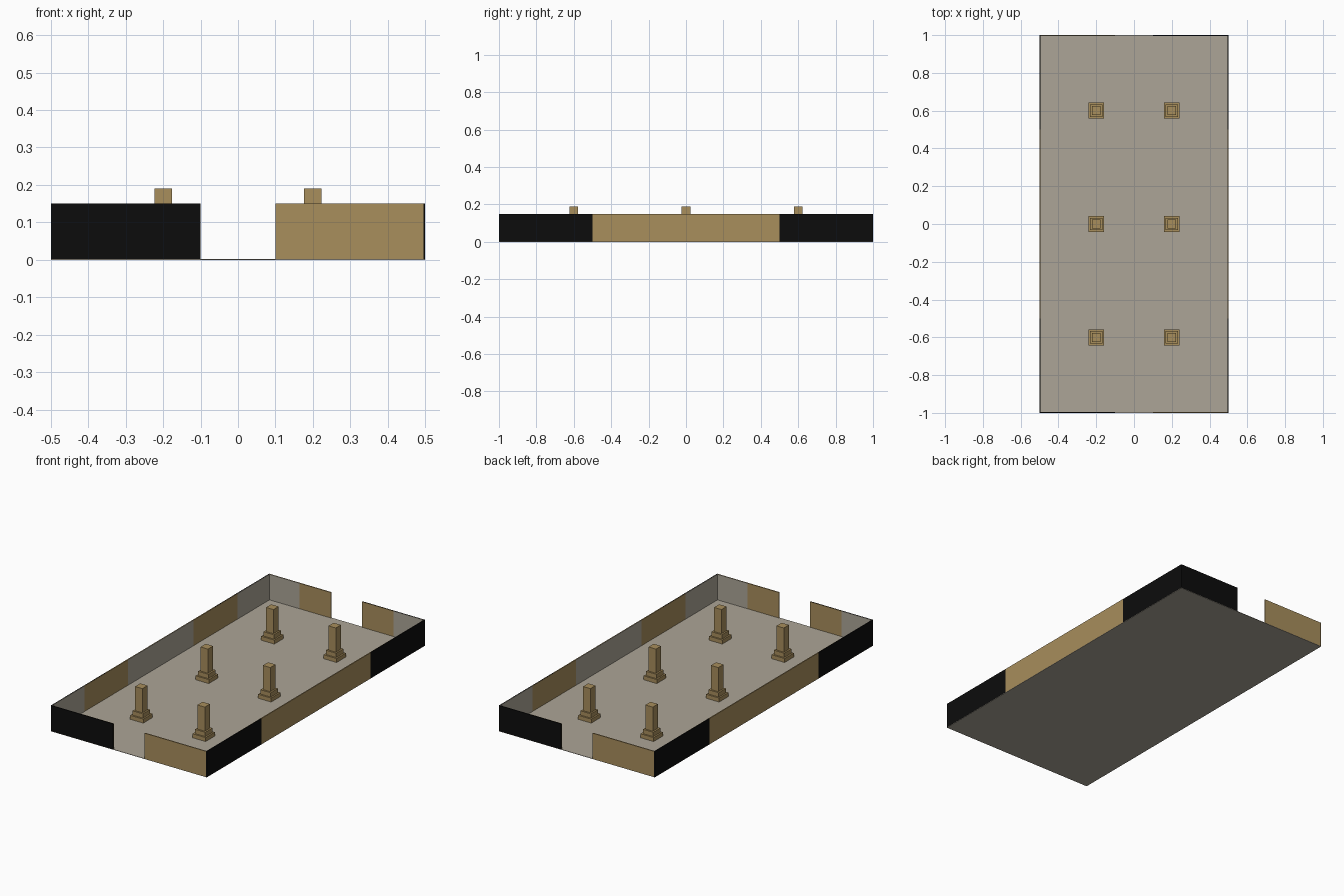
import bpy

if "Cube" in bpy.data.objects:
    bpy.data.objects.remove(bpy.data.objects["Cube"])


def material(name, rgb):
    """Flat material from an sRGB 0-255 colour."""
    m = bpy.data.materials.new(name)
    lin = [((c / 255 + 0.055) / 1.055) ** 2.4 if c > 10 else c / 255 / 12.92 for c in rgb]
    m.diffuse_color = (*lin, 1)
    m.use_nodes = True
    m.node_tree.nodes["Principled BSDF"].inputs["Base Color"].default_value = m.diffuse_color
    return m


TAN = material("sandstone tan", (168, 142, 92))
BLACK = material("black", (12, 12, 12))
GREY = material("warm stone grey", (172, 165, 151))


def box(name, x0, x1, y0, y1, z0, z1, mat):
    x0, x1 = sorted((x0, x1))
    y0, y1 = sorted((y0, y1))
    v = [(x, y, z) for z in (z0, z1) for x, y in ((x0, y0), (x1, y0), (x1, y1), (x0, y1))]
    f = [(3, 2, 1, 0), (4, 5, 6, 7)] + [(i, (i + 1) % 4, (i + 1) % 4 + 4, i + 4) for i in range(4)]
    me = bpy.data.meshes.new(name)
    me.from_pydata(v, [], f)
    me.materials.append(mat)
    ob = bpy.data.objects.new(name, me)
    bpy.context.collection.objects.link(ob)
    return ob


FLOOR_TOP, WALL_TOP = 0.002, 0.15
SKIN, LINING = 0.004, 0.002      # outer wall layer, inner panel layer

# Floor slab
box("floor", -0.5, 0.5, -1, 1, 0, FLOOR_TOP, GREY)

# The whole court repeats under a half turn: s = 1 and s = -1
for s in (1, -1):
    # Long side wall, outer skin: black ends, tan middle
    for a, b, mat in ((-1, -0.5, BLACK), (-0.5, 0.5, TAN), (0.5, 1, BLACK)):
        box("side_wall", s * 0.5, s * (0.5 - SKIN), a, b, FLOOR_TOP, WALL_TOP, mat)
    # Long side wall, inner lining: alternating grey and tan panels
    xi = 0.5 - SKIN
    ends = (-1 + SKIN, -0.7, -0.3, 0.3, 0.7, 1 - SKIN)
    for i in range(5):
        box("side_lining", s * xi, s * (xi - LINING), ends[i], ends[i + 1],
            FLOOR_TOP, WALL_TOP, (GREY, TAN)[i % 2])
    # End wall outer skin, one black and one tan half with a doorway between
    for a, b, mat in ((-xi, -0.1, BLACK), (0.1, xi, TAN)):
        box("end_wall", s * a, s * b, -s, -s * (1 - SKIN), FLOOR_TOP, WALL_TOP, mat)
    # End wall inner lining
    yi = 1 - SKIN
    for t in (1, -1):
        for a, b, mat in ((0.1, 0.3, TAN), (0.3, xi - LINING, GREY)):
            box("end_lining", t * a, t * b, -s * yi, -s * (yi - LINING),
                FLOOR_TOP, WALL_TOP, mat)

# Six pillars on stepped square bases
TIERS = (("pillar_base", 0.042, FLOOR_TOP, 0.025),
         ("pillar_step", 0.033, 0.025, 0.05),
         ("pillar_shaft", 0.0235, 0.05, 0.19))
for x in (-0.2, 0.2):
    for y in (-0.6, 0, 0.6):
        for name, h, z0, z1 in TIERS:
            box(name, x - h, x + h, y - h, y + h, z0, z1, TAN)
